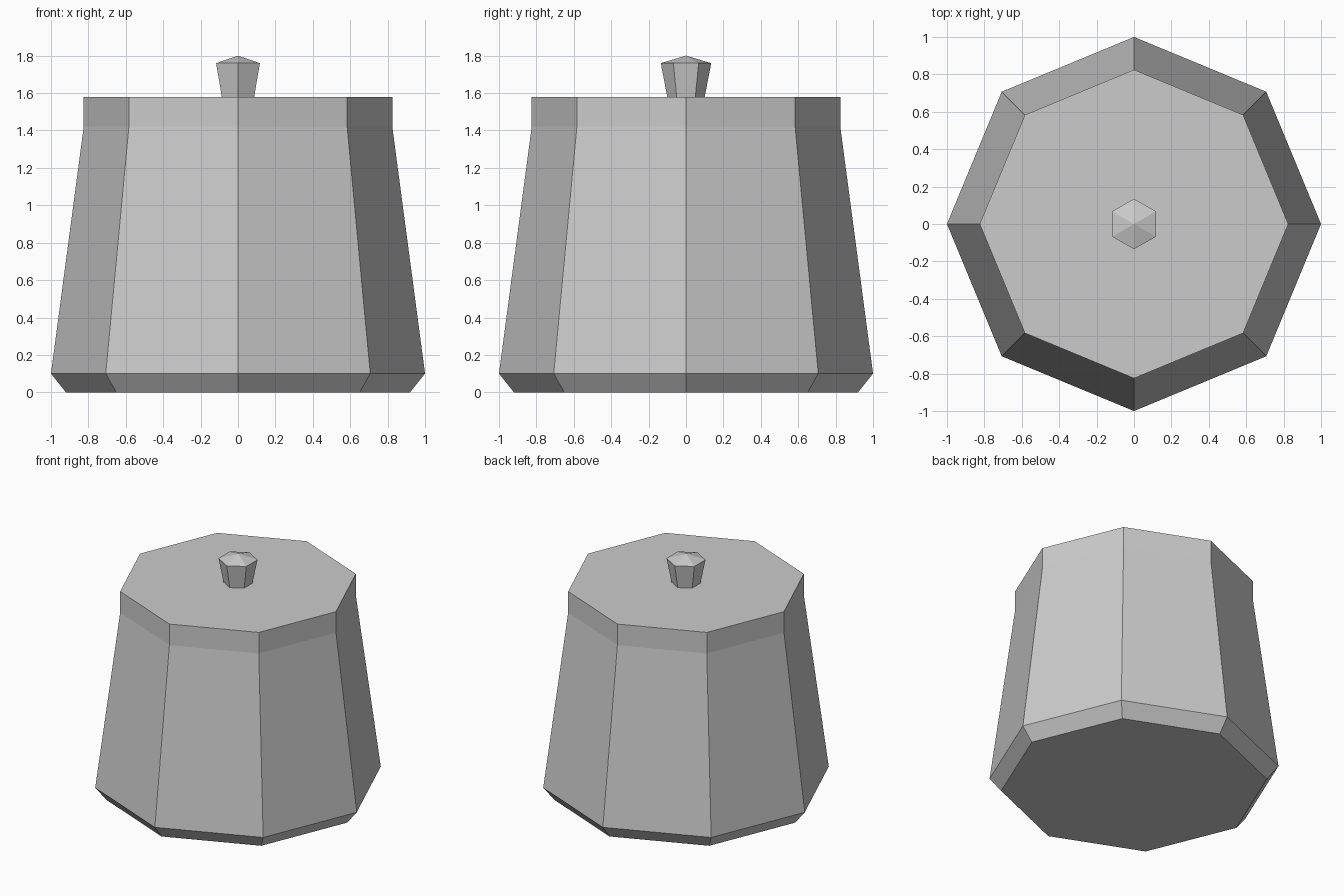
import bpy
import bmesh
from math import cos, sin, pi

cube = bpy.data.objects.get("Cube")
if cube:
    bpy.data.objects.remove(cube, do_unlink=True)


def make_material(name, colour):
    mat = bpy.data.materials.new(name)
    mat.use_nodes = True
    mat.diffuse_color = colour
    mat.node_tree.nodes["Principled BSDF"].inputs["Base Color"].default_value = colour
    return mat


def lathe(name, sides, profile, start, mat, apex=None):
    """Stack flat-sided rings of (radius, height); close with a cap or a point."""
    bm = bmesh.new()
    angles = [start + 2 * pi * i / sides for i in range(sides)]
    rings = [[bm.verts.new((r * cos(a), r * sin(a), z)) for a in angles]
             for r, z in profile]
    for low, high in zip(rings, rings[1:]):
        for i in range(sides):
            j = (i + 1) % sides
            bm.faces.new((low[i], low[j], high[j], high[i]))
    bm.faces.new(rings[0][::-1])
    if apex is None:
        bm.faces.new(rings[-1])
    else:
        tip = bm.verts.new((0, 0, apex))
        for i in range(sides):
            bm.faces.new((rings[-1][i], rings[-1][(i + 1) % sides], tip))
    mesh = bpy.data.meshes.new(name)
    bm.to_mesh(mesh)
    bm.free()
    mesh.materials.append(mat)
    obj = bpy.data.objects.new(name, mesh)
    bpy.context.collection.objects.link(obj)
    return obj


grey = make_material("light grey", (0.6, 0.6, 0.6, 1))

# Tapered pot with a chamfered foot and a straight rim
lathe("pot_body", 8, [(0.92, 0), (1, 0.1), (0.825, 1.42), (0.825, 1.58)], 0, grey)

# Flared knob with a shallow pointed top
lathe("lid_knob", 6, [(0.1, 1.58), (0.135, 1.76)], pi / 2, grey, apex=1.8)
